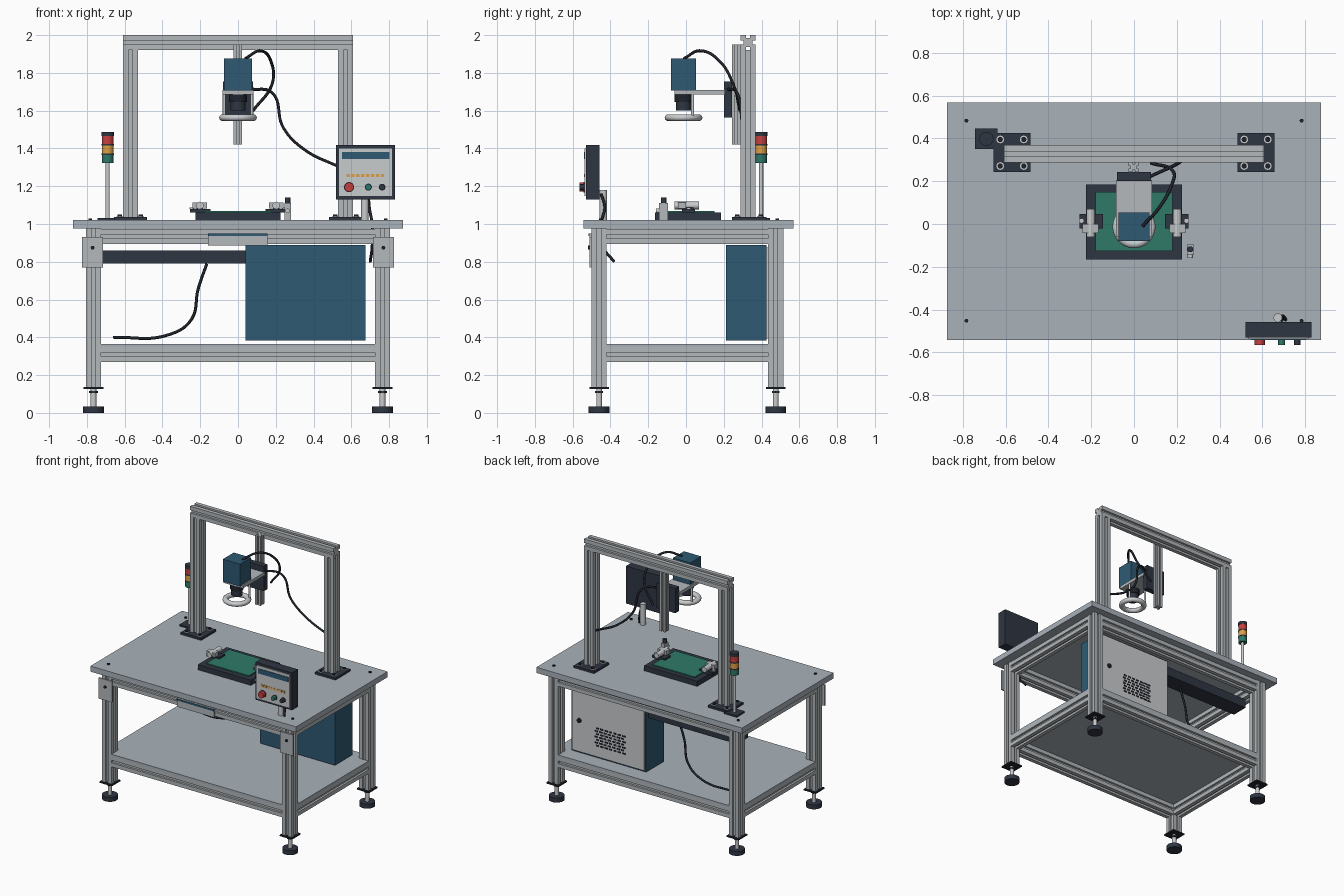
import bpy, bmesh, math
from mathutils import Vector

if "Cube" in bpy.data.objects:
    bpy.data.objects.remove(bpy.data.objects["Cube"])


def material(name, code):
    def channel(i):
        c = int(code[i:i + 2], 16) / 255
        return c / 12.92 if c < 0.04 else ((c + 0.055) / 1.055) ** 2.4
    m = bpy.data.materials.new(name)
    m.use_nodes = True
    rgba = (channel(0), channel(2), channel(4), 1)
    m.diffuse_color = rgba
    m.node_tree.nodes["Principled BSDF"].inputs["Base Color"].default_value = rgba
    return m


STEEL = material("worktop grey", "A9B2BA")
ALU = material("aluminium", "B3B8BB")
PALE = material("pale grey", "C9CCCE")
DARK = material("charcoal", "2F3642")
BLACK = material("cable black", "20242C")
BLUE = material("petrol blue", "2E5A73")
GREEN = material("board green", "2F7A69")
RED = material("signal red", "C8403F")
AMBER = material("signal amber", "DFA046")


def finish(name, bm, mat):
    bmesh.ops.recalc_face_normals(bm, faces=bm.faces)
    mesh = bpy.data.meshes.new(name)
    bm.to_mesh(mesh)
    bm.free()
    ob = bpy.data.objects.new(name, mesh)
    bpy.context.collection.objects.link(ob)
    mesh.materials.append(mat)
    return ob


def smooth(ob):
    bpy.ops.object.select_all(action='DESELECT')
    ob.select_set(True)
    bpy.context.view_layer.objects.active = ob
    bpy.ops.object.shade_smooth_by_angle(angle=math.radians(35))


def box(name, x, y, z, mat):
    """Box from (low, high) pairs."""
    bm = bmesh.new()
    bmesh.ops.create_cube(bm, size=1)
    for v in bm.verts:
        v.co = [(p[0] + p[1]) / 2 + c * (p[1] - p[0]) for p, c in zip((x, y, z), v.co)]
    return finish(name, bm, mat)


def prism(name, outline, axis, low, high, mat, center=(0, 0)):
    """Extrude a 2D outline along axis 0, 1 or 2."""
    bm = bmesh.new()
    rings = []
    for h in (low, high):
        ring = []
        for a, b in outline:
            co = [a + center[0], b + center[1]]
            co.insert(axis, h)
            ring.append(bm.verts.new(co))
        rings.append(ring)
        bm.faces.new(ring)
    n = len(outline)
    for i in range(n):
        j = (i + 1) % n
        bm.faces.new((rings[0][i], rings[0][j], rings[1][j], rings[1][i]))
    return finish(name, bm, mat)


def cylinder(name, axis, center, r, low, high, mat, sides=32):
    turn = [2 * math.pi * i / sides for i in range(sides)]
    ob = prism(name, [(r * math.cos(t), r * math.sin(t)) for t in turn],
               axis, low, high, mat, center)
    smooth(ob)
    return ob


def slotted(name, axis, center, low, high, w=0.08):
    """Square aluminium profile with a groove on each side."""
    h, s, d = w / 2, w * 0.13, w * 0.3
    side = [(-h, -h), (-s, -h), (-s, -d), (s, -d), (s, -h)]
    pts = []
    for _ in range(4):
        pts += side
        side = [(-b, a) for a, b in side]
    return prism(name, pts, axis, low, high, ALU, center)


def cable(name, points, r=0.008):
    cu = bpy.data.curves.new(name, 'CURVE')
    cu.dimensions = '3D'
    cu.bevel_depth = r
    cu.bevel_resolution = 2
    cu.use_fill_caps = True
    sp = cu.splines.new('BEZIER')
    sp.bezier_points.add(len(points) - 1)
    for bp, p in zip(sp.bezier_points, points):
        bp.co = p
        bp.handle_left_type = bp.handle_right_type = 'AUTO'
    ob = bpy.data.objects.new(name, cu)
    bpy.context.collection.objects.link(ob)
    cu.materials.append(BLACK)


FRONT, BACK, LEG = -0.46, 0.475, 0.765

# Worktop and lower shelf
box("worktop", (-0.873, 0.873), (-0.543, 0.568), (0.977, 1.02), STEEL)
ix, ox, f0, f1, b0, b1 = 0.725, 0.805, -0.5, -0.42, 0.435, 0.515
prism("shelf", [(-ix, f0), (ix, f0), (ix, f1), (ox, f1), (ox, b0), (ix, b0),
                (ix, b1), (-ix, b1), (-ix, b0), (-ox, b0), (-ox, f1), (-ix, f1)],
      2, 0.35, 0.366, STEEL)

# Legs, levelling feet and worktop bolts
for sx in (-1, 1):
    for y in (FRONT, BACK):
        x = sx * LEG
        slotted("leg", 2, (x, y), 0.135, 0.977)
        box("leg_end_plate", (x - 0.052, x + 0.052), (y - 0.052, y + 0.052), (0.127, 0.137), BLACK)
        cylinder("foot_stem", 2, (x, y), 0.015, 0.03, 0.128, PALE, 20)
        cylinder("foot_nut", 2, (x, y), 0.024, 0.105, 0.117, DARK, 6)
        cylinder("foot_pad", 2, (x, y), 0.055, 0, 0.034, DARK)
        cylinder("worktop_bolt", 2, (sx * 0.783, y + 0.008), 0.009, 1.02, 1.03, BLACK, 12)
    # Front corner brackets
    x = sx * 0.77
    box("corner_bracket", (x - 0.056, x + 0.056), (-0.51, -0.499), (0.77, 0.93), ALU)
    cylinder("bracket_bolt", 1, (x, 0.875), 0.01, -0.518, -0.509, BLACK, 12)

# Horizontal frame rails
for z in (0.31, 0.933):
    for y in (FRONT, BACK):
        slotted("long_rail", 0, (y, z), -0.725, 0.725)
    for sx in (-1, 1):
        slotted("side_rail", 1, (sx * LEG, z), -0.42, 0.435)

# Front label plate on the upper rail
box("rail_plate", (-0.16, 0.155), (-0.512, -0.499), (0.887, 0.95), ALU)
box("rail_plate_stripe", (-0.16, 0.155), (-0.516, -0.511), (0.936, 0.95), BLUE)

# Control cabinet with rear door and vent
box("cabinet", (0.04, 0.675), (0.212, 0.425), (0.383, 0.888), BLUE)
box("cabinet_door", (0.052, 0.663), (0.424, 0.436), (0.395, 0.876), PALE)
cylinder("door_lock", 1, (0.6, 0.635), 0.017, 0.435, 0.445, BLACK, 16)
for row in range(7):
    for col in range(7):
        x, z = 0.21 + col * 0.037 + (row % 2) * 0.01, 0.475 + row * 0.022
        box("vent_slot", (x, x + 0.027), (0.434, 0.438), (z, z + 0.012), BLACK)

# Cable duct and hanging lead
box("cable_duct", (-0.715, 0.04), (0.27, 0.4), (0.79, 0.86), DARK)
cable("hanging_lead", [(-0.165, 0.32, 0.79), (-0.21, 0.32, 0.66), (-0.25, 0.33, 0.49),
                       (-0.38, 0.35, 0.41), (-0.66, 0.37, 0.4)])

# Gantry
GY = 0.328
slotted("gantry_beam", 0, (GY, 1.96), -0.608, 0.608)
for sx in (-1, 1):
    x = sx * 0.57
    slotted("gantry_post", 2, (x, GY), 1.03, 1.92)
    box("gantry_base", (x - 0.087, x + 0.087), (0.243, 0.425), (1.02, 1.036), DARK)
    for dx in (-0.055, 0.055):
        for dy in (-0.062, 0.062):
            at = (x + dx, 0.333 + dy)
            cylinder("base_washer", 2, at, 0.018, 1.036, 1.04, PALE, 20)
            cylinder("base_bolt", 2, at, 0.012, 1.04, 1.05, BLACK, 12)

# Signal tower
TX, TY = -0.69, 0.398
box("tower_base", (TX - 0.053, TX + 0.053), (TY - 0.048, TY + 0.048), (1.02, 1.032), DARK)
cylinder("tower_pole", 2, (TX, TY), 0.011, 1.03, 1.33, PALE, 20)
for i, mat in enumerate((GREEN, AMBER, RED)):
    z = 1.322 + i * 0.05
    cylinder("tower_lamp", 2, (TX, TY), 0.031, z, z + 0.044, mat)
    cylinder("tower_ring", 2, (TX, TY), 0.033, z + 0.043, z + 0.051, DARK)
cylinder("tower_cap", 2, (TX, TY), 0.033, 1.472, 1.488, DARK)

# Vertical slide, mounting plate and camera arm
slotted("vertical_slide", 2, (-0.002, 0.266), 1.42, 1.95, 0.046)
box("mount_plate", (-0.08, 0.08), (0.2, 0.243), (1.565, 1.755), DARK)
box("camera_arm", (-0.083, 0.083), (-0.06, 0.205), (1.686, 1.71), ALU)
box("camera_body", (-0.073, 0.073), (-0.079, 0.053), (1.706, 1.877), BLUE)
cylinder("lens_barrel", 2, (0, -0.013), 0.04, 1.6, 1.69, DARK)
cylinder("lens_collar", 2, (0, -0.013), 0.047, 1.645, 1.685, BLACK)
for sx in (-1, 1):
    cylinder("ring_rod", 2, (sx * 0.073, 0.035), 0.008, 1.56, 1.69, PALE, 16)

# Ring light, swept around the lens
bm = bmesh.new()
grid = [[bm.verts.new(((0.08 + 0.02 * math.cos(b)) * math.cos(a),
                       -0.013 + (0.08 + 0.02 * math.cos(b)) * math.sin(a),
                       1.563 + 0.018 * math.sin(b)))
         for b in (j * math.pi / 6 for j in range(12))]
        for a in (i * math.pi / 24 for i in range(48))]
for i in range(48):
    for j in range(12):
        k, m = (i + 1) % 48, (j + 1) % 12
        bm.faces.new((grid[i][j], grid[k][j], grid[k][m], grid[i][m]))
smooth(finish("ring_light", bm, PALE))

# Camera leads
cable("camera_lead", [(0.04, -0.01, 1.877), (0.12, 0.08, 1.917), (0.175, 0.18, 1.86),
                      (0.18, 0.25, 1.74), (0.08, 0.285, 1.6)])
cable("light_lead", [(0.07, 0.22, 1.715), (0.18, 0.27, 1.695), (0.24, 0.3, 1.51),
                     (0.35, 0.32, 1.395), (0.54, 0.328, 1.3)])

# Work fixture with board and clamps
box("fixture_base", (-0.225, 0.225), (-0.165, 0.185), (1.02, 1.06), DARK)
box("circuit_board", (-0.18, 0.18), (-0.125, 0.15), (1.055, 1.068), GREEN)
for sx in (-1, 1):
    def span(a, b):
        return sorted((sx * a, sx * b))
    box("clamp_foot", span(0.145, 0.255), (-0.02, 0.047), (1.06, 1.08), DARK)
    box("clamp_stem", span(0.185, 0.22), (-0.01, 0.04), (1.078, 1.095), DARK)
    cylinder("clamp_cylinder", 1, (sx * 0.202, 1.098), 0.02, -0.06, 0.07, PALE, 20)
    box("clamp_block", span(0.165, 0.24), (-0.042, 0), (1.083, 1.115), ALU)
    cylinder("clamp_screw", 2, (sx * 0.245, 0.015), 0.012, 1.08, 1.088, PALE, 16)

# Part sensor
box("sensor_post", (0.247, 0.28), (-0.142, -0.095), (1.02, 1.11), ALU)
cylinder("sensor_cap", 2, (0.263, -0.118), 0.014, 1.11, 1.14, DARK, 20)
cylinder("sensor_nose", 1, (0.263, 1.07), 0.012, -0.16, -0.14, PALE, 16)

# Operator panel
box("panel_case", (0.52, 0.83), (-0.53, -0.457), (1.13, 1.417), DARK)
box("panel_face", (0.535, 0.815), (-0.537, -0.529), (1.147, 1.4), PALE)
box("panel_display", (0.55, 0.803), (-0.541, -0.536), (1.343, 1.38), BLUE)
for i in range(8):
    x = 0.574 + i * 0.026
    box("panel_indicator", (x, x + 0.018), (-0.54, -0.536), (1.248, 1.265), AMBER)
for x, r, mat in ((0.588, 0.024, RED), (0.69, 0.016, GREEN), (0.763, 0.015, DARK)):
    cylinder("panel_button_collar", 1, (x, 1.195), r + 0.003, -0.543, -0.536, DARK, 24)
    cylinder("panel_button", 1, (x, 1.195), r, -0.565, -0.542, mat, 24)
cylinder("panel_post", 2, (0.672, -0.438), 0.02, 1.02, 1.18, PALE, 24)
cable("panel_lead", [(0.69, -0.45, 1.16), (0.695, -0.43, 1.09), (0.71, -0.45, 1.0),
                     (0.71, -0.44, 0.88), (0.7, -0.38, 0.8)])
